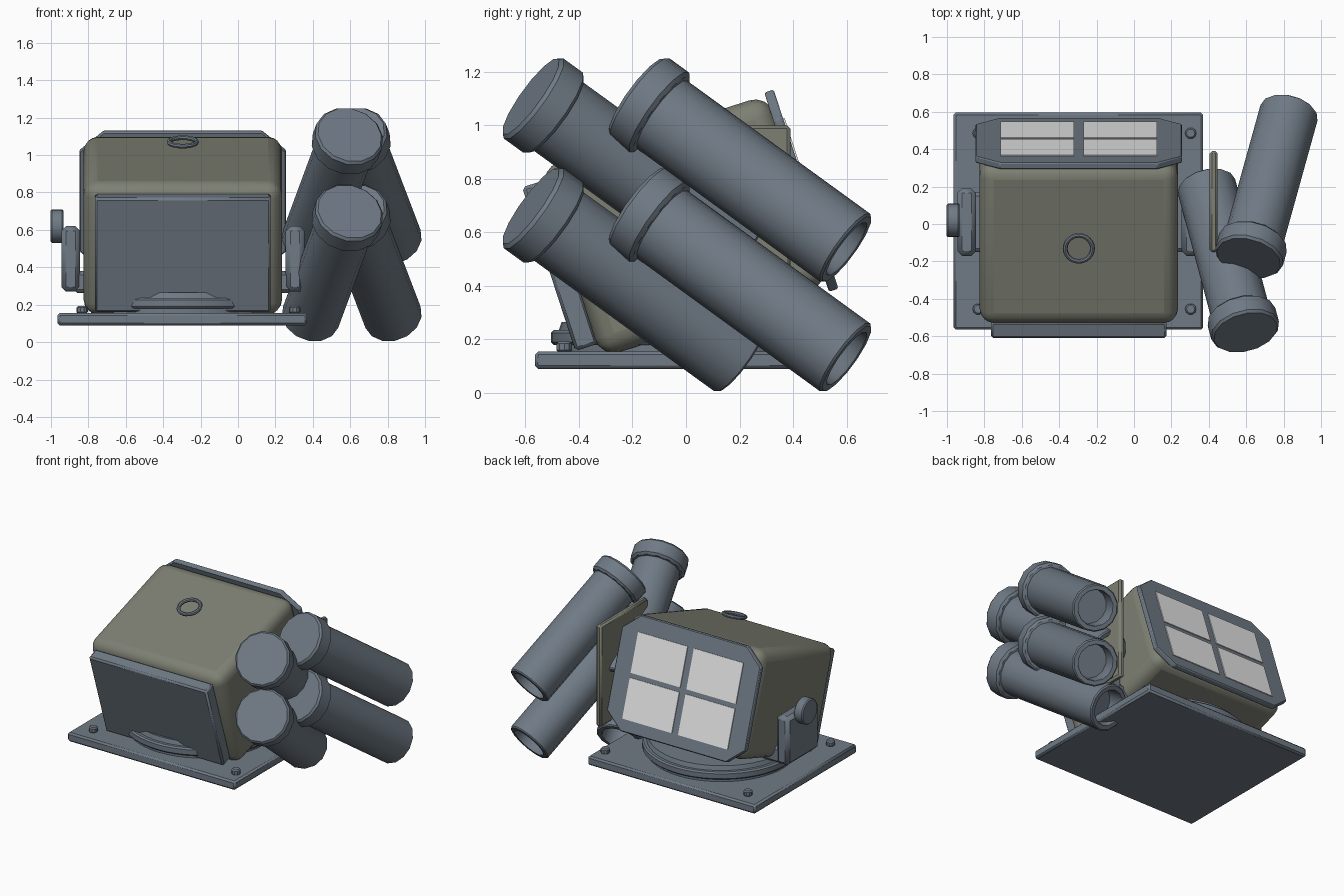
import bpy, bmesh, math
from mathutils import Matrix, Vector

if "Cube" in bpy.data.objects:
    bpy.data.objects.remove(bpy.data.objects["Cube"])

CX, CY = -0.295, 0.015                       # centre of the mount
TILT = Matrix.Rotation(math.radians(18), 4, 'X')   # housing looks up to the back


def material(name, rgb):
    m = bpy.data.materials.new(name)
    m.diffuse_color = (*rgb, 1)
    m.use_nodes = True
    m.node_tree.nodes["Principled BSDF"].inputs["Base Color"].default_value = m.diffuse_color
    return m


STEEL = material("blue_grey_steel", (0.16, 0.195, 0.235))
OLIVE = material("olive_grey", (0.205, 0.215, 0.17))
PALE = material("pale_grey", (0.8, 0.8, 0.8))


def finish(name, bm, mat, matrix=None, bevel=0, segments=1, smooth=35):
    bmesh.ops.recalc_face_normals(bm, faces=bm.faces)
    if matrix is not None:
        bm.transform(matrix)
    me = bpy.data.meshes.new(name)
    bm.to_mesh(me)
    bm.free()
    me.materials.append(mat)
    ob = bpy.data.objects.new(name, me)
    bpy.context.collection.objects.link(ob)
    if bevel:
        mod = ob.modifiers.new("bevel", 'BEVEL')
        mod.width, mod.segments = bevel, segments
    bpy.ops.object.select_all(action='DESELECT')
    bpy.context.view_layer.objects.active = ob
    ob.select_set(True)
    bpy.ops.object.shade_smooth_by_angle(angle=math.radians(smooth))
    return ob


def box(name, x, y, z, mat, matrix=None, bevel=0, segments=1):
    """Box from three (min, max) ranges."""
    bm = bmesh.new()
    bmesh.ops.create_cube(bm, size=1)
    for v in bm.verts:
        v.co = [(a + b) / 2 + c * (b - a) for c, (a, b) in zip(v.co, (x, y, z))]
    return finish(name, bm, mat, matrix, bevel, segments)


def lathe(name, profile, sides, mat, matrix):
    """Spin (radius, height) points around z."""
    bm = bmesh.new()
    vs = [bm.verts.new((r, 0, h)) for r, h in profile]
    es = [bm.edges.new(p) for p in zip(vs, vs[1:])]
    bmesh.ops.spin(bm, geom=vs + es, cent=(0, 0, 0), axis=(0, 0, 1),
                   angle=2 * math.pi, steps=sides, use_merge=False)
    bmesh.ops.remove_doubles(bm, verts=bm.verts, dist=1e-4)
    return finish(name, bm, mat, matrix)


def drum(r, h, b=0.008):
    return [(0, 0), (r - b, 0), (r, b), (r, h - b), (r - b, h), (0, h)]


# base plate, corner bolts and turntable
box("base_plate", (-0.965, 0.37), (-0.565, 0.595), (0.09, 0.155), STEEL, bevel=0.012)
for sx in (-1, 1):
    for sy in (-1, 1):
        lathe("corner_bolt", drum(0.03, 0.04), 10, STEEL,
              Matrix.Translation((CX + sx * 0.568 + 0.03, CY + sy * 0.47, 0.152)))
lathe("turntable", [(0, 0), (0.49, 0), (0.49, 0.03), (0.51, 0.03), (0.52, 0.04),
                    (0.52, 0.075), (0.51, 0.085), (0.49, 0.085), (0.48, 0.115), (0, 0.115)],
      48, STEEL, Matrix.Translation((CX, CY, 0.15)))

# yoke: cross beam, two side arms and pivot knobs
box("yoke_beam", (-0.88, 0.29), (-0.15, 0.17), (0.262, 0.38), STEEL, bevel=0.02)
for s in (-1, 1):
    ax = CX + s * 0.6
    box("yoke_arm", (ax - 0.05, ax + 0.05), (-0.17, 0.19), (0.27, 0.62), STEEL, bevel=0.025)
    lathe("pivot_knob", drum(0.09, 0.07), 20, STEEL,
          Matrix.Translation((CX + s * 0.637, 0.02, 0.62)) @ Matrix.Rotation(s * math.pi / 2, 4, 'Y'))

# tilted housing with front panel
box("housing", (CX - 0.53, CX + 0.53), (-0.262, 0.637), (0.222, 0.967), OLIVE, TILT, 0.075, 4)
box("front_panel", (CX - 0.47, CX + 0.47), (-0.345, -0.255), (0.277, 0.92), STEEL, TILT, 0.012)

# eight-sided rear plate
bm = bmesh.new()
hw, hv, cx, cv = 0.552, 0.391, 0.13, 0.11
ring = []
for sx, sv in ((1, 1), (-1, 1), (-1, -1), (1, -1)):
    pts = [(sx * hw, sv * (hv - cv)), (sx * (hw - cx), sv * hv)]
    ring += pts if sx * sv > 0 else pts[::-1]
face = bm.faces.new([bm.verts.new((CX + x, 0.625, 0.586 + v)) for x, v in ring])
ext = bmesh.ops.extrude_face_region(bm, geom=[face])
bmesh.ops.translate(bm, vec=(0, 0.037, 0),
                    verts=[e for e in ext["geom"] if isinstance(e, bmesh.types.BMVert)])
finish("rear_plate", bm, STEEL, TILT, 0.006)

# four pale windows on the rear plate
for sx in (-1, 1):
    for sv in (-1, 1):
        x, v = CX + sx * 0.222, 0.572 + sv * 0.154
        box("rear_window", (x - 0.197, x + 0.197), (0.66, 0.668), (v - 0.138, v + 0.138), PALE, TILT)

# lifting ring above the housing
bm = bmesh.new()
lathe("lifting_ring", [(0.073 + 0.013 * math.cos(a * math.pi / 4), 0.013 * math.sin(a * math.pi / 4))
                       for a in range(9)], 24, STEEL,
      TILT @ Matrix.Translation((CX, 0.207, 1.058)))
bm.free()

# carrier plate for the tubes
box("carrier_plate", (0.405, 0.447), (-0.15, 0.39), (0.27, 1.0), OLIVE, bevel=0.012)

# four capped launch tubes, crossed in two pairs, muzzle caps up front
LENGTH, R, RC = 0.993, 0.158, 0.187
TUBE = [(0, 0), (RC - 0.012, 0), (RC, 0.014), (RC, 0.105), (RC - 0.014, 0.118), (R, 0.12),
        (R, LENGTH - 0.008), (R - 0.008, LENGTH), (0.122, LENGTH), (0.118, LENGTH - 0.008),
        (0.118, LENGTH - 0.12), (0, LENGTH - 0.12)]
el = math.radians(35)
for x, y, turn in ((0.597, -0.58, -15), (0.613, -0.183, 15.5)):
    az = math.radians(turn)
    axis = Vector((math.sin(az) * math.cos(el), math.cos(az) * math.cos(el), -math.sin(el)))
    for z in (0.698, 1.108):
        lathe("launch_tube", TUBE, 14, STEEL,
              Matrix.Translation((x, y, z)) @ axis.to_track_quat('Z', 'Y').to_matrix().to_4x4())
